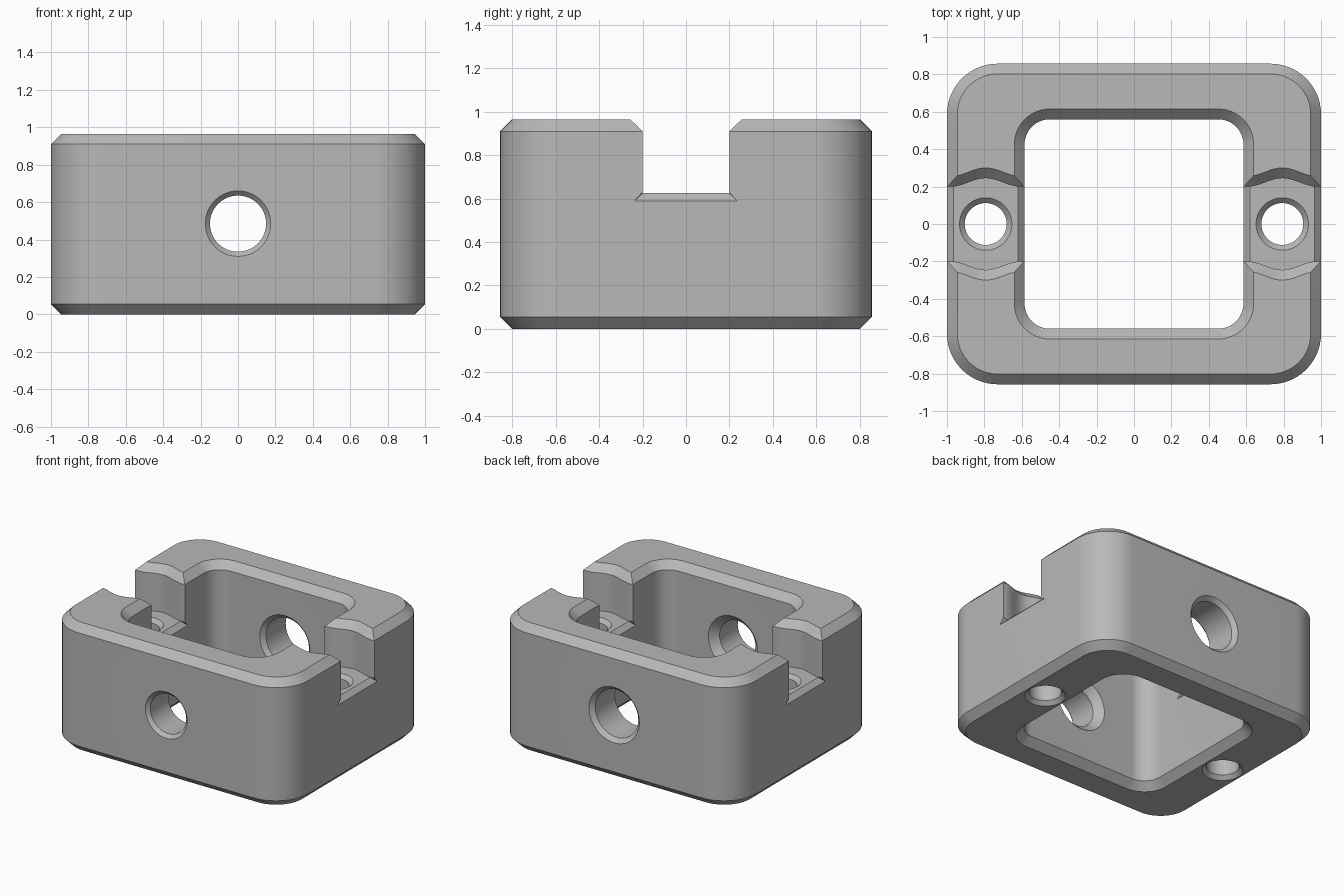
import bpy
import bmesh
from math import sin, cos, pi
from mathutils import Vector

HEIGHT = 0.965
BEVEL = 0.055
FLOOR = 0.625
EAR_X = 0.793      # centre of each side wall
AXIS_Z = 0.485     # height of the cross holes

cube = bpy.data.objects.get("Cube")
if cube:
    bpy.data.objects.remove(cube, do_unlink=True)

grey = bpy.data.materials.new("light grey")
grey.use_nodes = True
grey.diffuse_color = (0.48, 0.48, 0.48, 1)
grey.node_tree.nodes["Principled BSDF"].inputs["Base Color"].default_value = (0.48, 0.48, 0.48, 1)


def loft(name, rings, closed=False):
    """Skin a list of equal point rings; either cap the ends or join last to first."""
    bm = bmesh.new()
    loops = [[bm.verts.new(p) for p in ring] for ring in rings]
    pairs = list(zip(loops, loops[1:]))
    if closed:
        pairs.append((loops[-1], loops[0]))
    else:
        bm.faces.new(loops[0])
        bm.faces.new(loops[-1])
    n = len(loops[0])
    for a, b in pairs:
        for i in range(n):
            j = (i + 1) % n
            bm.faces.new((a[i], a[j], b[j], b[i]))
    bmesh.ops.recalc_face_normals(bm, faces=bm.faces)
    mesh = bpy.data.meshes.new(name)
    bm.to_mesh(mesh)
    bm.free()
    mesh.materials.append(grey)
    obj = bpy.data.objects.new(name, mesh)
    bpy.context.collection.objects.link(obj)
    return obj


def rounded_rect(hx, hy, r, z, steps=14):
    points = []
    for k, (sx, sy) in enumerate(((1, 1), (-1, 1), (-1, -1), (1, -1))):
        for i in range(steps + 1):
            a = (k + i / steps) * pi / 2
            points.append(Vector((sx * (hx - r) + r * cos(a), sy * (hy - r) + r * sin(a), z)))
    return points


def bore(name, centre, along, stations):
    """Turned cutter: stations are (position on axis, radius)."""
    axis = Vector(along)
    u = axis.orthogonal().normalized()
    v = axis.cross(u)
    steps = 64
    return loft(name, [[Vector(centre) + axis * t + r * (u * cos(2 * pi * i / steps) + v * sin(2 * pi * i / steps))
                        for i in range(steps)] for t, r in stations])


# Frame: bevelled outer shell joined to the bevelled inner opening
levels = ((0, BEVEL), (BEVEL, 0), (HEIGHT - BEVEL, 0), (HEIGHT, BEVEL))
outer = [rounded_rect(1 - d, 0.857 - d, 0.27 - d, z) for z, d in levels]
inner = [rounded_rect(0.585 + d, 0.56 + d, 0.135 + d, z) for z, d in reversed(levels)]
frame = loft("square_frame", outer + inner, closed=True)

cutters = []


# Wavy slots through both side walls, flared at the top
def slot_ring(side, z, grow):
    offsets = [-0.3] + [-0.185 + 0.37 * i / 24 for i in range(25)] + [0.3]
    edge = []
    for d in offsets:
        wave = 0.0225 * (1 + cos(pi * d / 0.185)) if abs(d) < 0.185 else 0
        edge.append((side * (EAR_X + d), 0.2 + wave + grow))
    return [Vector((x, y, z)) for x, y in edge] + [Vector((x, -y, z)) for x, y in reversed(edge)]


def trapezoid(x, low, high, wide, narrow):
    return [Vector((x, -wide, low)), Vector((x, wide, low)), Vector((x, narrow, high)), Vector((x, -narrow, high))]


for side in (-1, 1):
    cutters.append(loft("slot_cutter", [slot_ring(side, FLOOR, 0), slot_ring(side, HEIGHT - BEVEL, 0),
                                        slot_ring(side, HEIGHT + BEVEL, 2 * BEVEL)]))
    # Bevels on both edges of the slot floor
    for rim, out in ((1.0, 1), (0.585, -1)):
        cutters.append(loft("floor_bevel_cutter", [
            trapezoid(side * (rim - out * 0.04), FLOOR + 0.005, FLOOR + 0.015, 0.195, 0.19),
            trapezoid(side * (rim + out * 0.03), FLOOR - 0.065, FLOOR + 0.015, 0.265, 0.19)]))
    # Upright screw hole, countersunk at both ends
    cutters.append(bore("screw_hole_cutter", (side * EAR_X, 0, 0), (0, 0, 1), (
        (-0.02, 0.16), (0.028, 0.112), (FLOOR - 0.028, 0.112), (FLOOR + 0.02, 0.16))))

# Cross holes through the front and back walls
cutters.append(bore("front_hole_cutter", (0, 0, AXIS_Z), (0, 1, 0), (
    (-0.877, 0.195), (-0.832, 0.15), (-0.615, 0.15), (-0.53, 0.235))))
cutters.append(bore("back_hole_cutter", (0, 0, AXIS_Z), (0, 1, 0), (
    (0.53, 0.24), (0.59, 0.18), (0.827, 0.18), (0.877, 0.23))))

# Cut everything and bake the result
bpy.ops.object.select_all(action="DESELECT")
bpy.context.view_layer.objects.active = frame
frame.select_set(True)
for cutter in cutters:
    cutter.hide_render = True
    mod = frame.modifiers.new("cut", "BOOLEAN")
    mod.operation = "DIFFERENCE"
    mod.solver = "EXACT"
    mod.object = cutter
    bpy.ops.object.modifier_apply(modifier=mod.name)
for cutter in cutters:
    bpy.data.objects.remove(cutter, do_unlink=True)
bpy.ops.object.shade_smooth_by_angle(angle=pi / 6)
